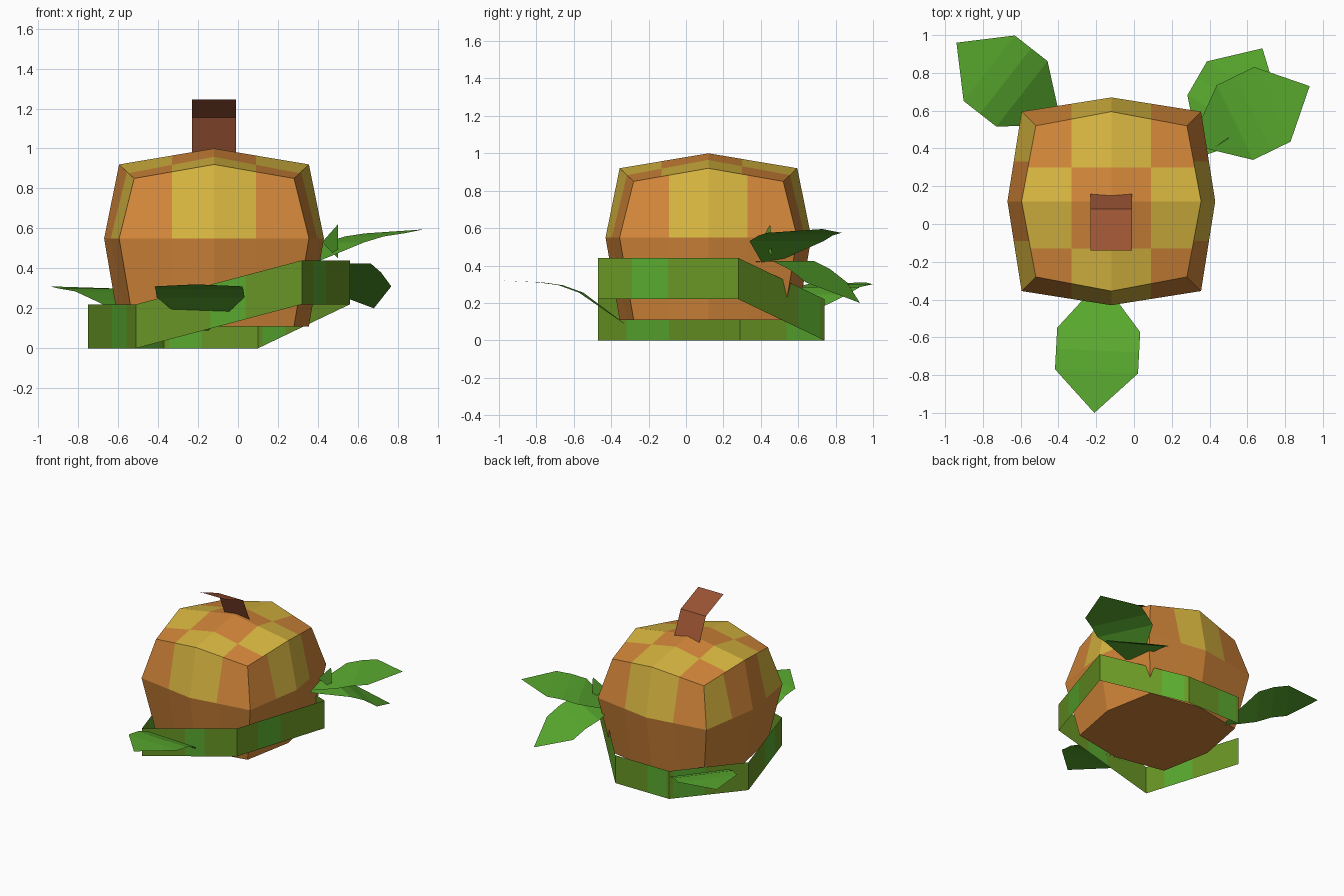
import bpy, bmesh, math
from mathutils import Vector

if "Cube" in bpy.data.objects:
    bpy.data.objects.remove(bpy.data.objects["Cube"])


def mat(name, rgb):
    m = bpy.data.materials.new(name)
    m.diffuse_color = (*rgb, 1)
    m.use_nodes = True
    m.node_tree.nodes["Principled BSDF"].inputs["Base Color"].default_value = m.diffuse_color
    return m


ORANGE = mat("pumpkin_orange", (0.65, 0.24, 0.042))
YELLOW = mat("pumpkin_yellow", (0.69, 0.47, 0.052))
BROWN = mat("stem_brown", (0.33, 0.087, 0.034))
LEAF = mat("leaf_green", (0.10, 0.40, 0.028))
VINE = mat("vine_olive_green", (0.14, 0.30, 0.018))


def finish(bm, name, mats):
    me = bpy.data.meshes.new(name)
    bm.to_mesh(me)
    bm.free()
    for m in mats:
        me.materials.append(m)
    ob = bpy.data.objects.new(name, me)
    bpy.context.collection.objects.link(ob)
    return ob


def strip(name, rows, mats, rule=None):
    """Sheet through a list of point pairs; rule(i) gives the material slot."""
    bm = bmesh.new()
    vs = [[bm.verts.new(p) for p in row] for row in rows]
    for i, (a, b) in enumerate(zip(vs, vs[1:])):
        ring = [a[0], *a[1:], *reversed(b[1:]), b[0]]
        f = bm.faces.new(ring)
        f.material_index = rule(i) if rule else 0
    return finish(bm, name, mats)


# Pumpkin: rounded cube with flat base, cut into painted patches
C = Vector((-0.12, 0.12, 0))
SIDE = {1: 0.55, 2: 0.475, 3: 0.40}
TOP = {1: 1.0, 2: 0.92, 3: 0.85}
bm = bmesh.new()
bmesh.ops.create_cube(bm, size=2)
bmesh.ops.subdivide_edges(bm, edges=bm.edges[:], cuts=1, use_grid_fill=True)
for v in bm.verts:
    x, y, z = (round(c) for c in v.co)
    n = abs(x) + abs(y) + abs(z)
    v.co = (x * SIDE[n], y * SIDE[n], TOP[n] if z > 0 else 0.11 if z < 0 else 0.55)


def facing(f):
    n = f.normal
    k = max(range(3), key=lambda i: abs(n[i]))
    return k, 1 if n[k] > 0 else -1


def band(axis, k):
    """Limits of the middle patch along an axis, for faces facing axis k."""
    return (-0.25, 0.18) if (k == 2 and axis == 1) else (-0.21, 0.21)


for k, s in ((0, 1), (0, -1), (1, 1), (1, -1), (2, 1)):
    for axis in [a for a in (0, 1) if a != k]:
        for lim in band(axis, k):
            bm.normal_update()
            fs = [f for f in bm.faces if facing(f) == (k, s)]
            geom = fs + list({e for f in fs for e in f.edges}) + list({v for f in fs for v in f.verts})
            co, no = Vector((0, 0, 0)), Vector((0, 0, 0))
            co[axis], no[axis] = lim, 1
            bmesh.ops.bisect_plane(bm, geom=geom, plane_co=co, plane_no=no, dist=1e-5)
bm.normal_update()
for f in bm.faces:
    k, s = facing(f)
    c = f.calc_center_median()
    inner = [band(a, k)[0] < c[a] < band(a, k)[1] for a in (0, 1)]
    if k == 2:
        yellow = s > 0 and inner[0] != inner[1]
    else:
        yellow = c.z > 0.56 and inner[1 - k] != ((k, s) == (0, -1))
    f.material_index = int(yellow)
bmesh.ops.translate(bm, verts=bm.verts[:], vec=C)
finish(bm, "pumpkin", [ORANGE, YELLOW])

# Stem: bent sheet leaning forward
strip("stem", [[(-0.23, y, z), (-0.01, y, z)] for y, z in
               ((0.165, 0.96), (0.08, 1.155), (-0.14, 1.245))], [BROWN])

# Vine: upright ribbon around the pumpkin, raised at front right
path = [(-0.51, -0.47, 0), (0.32, -0.47, 0.22), (0.56, 0.28, 0.22),
        (0.10, 0.74, 0), (-0.37, 0.74, 0), (-0.75, 0.29, 0)]
bright = [(0.45, 0.66), (0.24, 0.50), (0.70, 0.95), (0.60, 0.95), (0.05, 0.45), (0.50, 0.80)]
rows = []
for i, (a, b) in enumerate(zip(path, path[1:] + path[:1])):
    for t in (0, *bright[i]):
        p = Vector(a).lerp(Vector(b), t)
        rows.append([p, p + Vector((0, 0, 0.22))])
rows.append(rows[0])
strip("vine", rows, [VINE, LEAF], lambda i: int(i % 3 == 1))


# Leaves: folded sheets, given by tip, heading and heights from tip to base
def leaf(name, tip, heading, zs, scale=1.0):
    d = Vector((math.cos(math.radians(heading)), math.sin(math.radians(heading)), 0))
    side = Vector((-d.y, d.x, 0))
    rows = []
    for back, w, z in zip((0, 0.22, 0.33, 0.44, 0.67), (0, 0.22, 0.22, 0.22, 0.03), zs):
        p = Vector((*tip, z)) - d * back * scale
        rows.append([p] if w == 0 else [p - side * w, p + side * w])
    strip(name, rows, [LEAF])


leaf("front_leaf", (-0.21, -1.0), -93, (0.32, 0.31, 0.295, 0.255, 0.09))
leaf("back_left_leaf", (-0.94, 0.96), 142, (0.31, 0.30, 0.285, 0.245, 0.10))
leaf("right_upper_leaf", (0.93, 0.73), 26, (0.595, 0.575, 0.56, 0.53, 0.41))
leaf("right_lower_leaf", (0.68, 0.93), 60, (0.20, 0.31, 0.38, 0.425, 0.42), 0.94)

# Small upright sprig where the right leaves meet
strip("sprig", [[(0.50, 0.45, 0.62)], [(0.42, 0.40, 0.53), (0.50, 0.46, 0.45)]], [LEAF])
